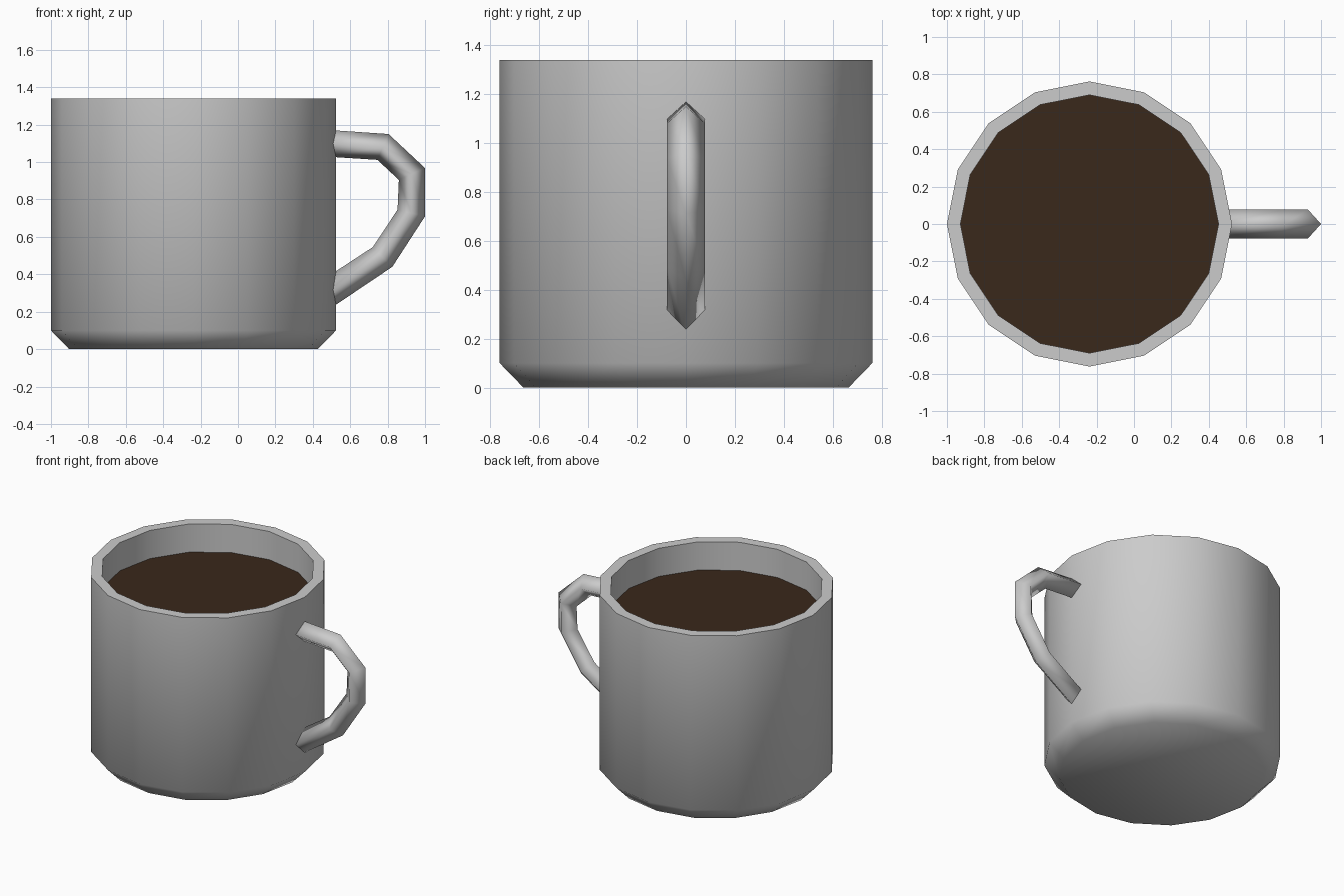
import bpy, bmesh, math
from mathutils import Vector

if "Cube" in bpy.data.objects:
    bpy.data.objects.remove(bpy.data.objects["Cube"])

SIDES = 16
CX = -0.238


def make_object(name, bm, angle=50):
    bmesh.ops.recalc_face_normals(bm, faces=bm.faces)
    mesh = bpy.data.meshes.new(name)
    bm.to_mesh(mesh)
    bm.free()
    obj = bpy.data.objects.new(name, mesh)
    bpy.context.collection.objects.link(obj)
    bpy.ops.object.select_all(action='DESELECT')
    obj.select_set(True)
    bpy.context.view_layer.objects.active = obj
    bpy.ops.object.shade_smooth_by_angle(angle=math.radians(angle))
    return obj


def loft(name, rings, angle=50):
    """Skin a list of equal-sized point rings and cap both ends."""
    bm = bmesh.new()
    loops = [[bm.verts.new(p) for p in ring] for ring in rings]
    for a, b in zip(loops, loops[1:]):
        n = len(a)
        for i in range(n):
            j = (i + 1) % n
            bm.faces.new((a[i], a[j], b[j], b[i]))
    bm.faces.new(loops[0])
    bm.faces.new(loops[-1])
    return make_object(name, bm, angle)


def circle(r, z):
    return [(CX + r * math.cos(math.tau * i / SIDES),
             r * math.sin(math.tau * i / SIDES), z) for i in range(SIDES)]


# Cup body: chamfered foot, straight wall, flat rim, inner wall and floor
profile = [(0.665, 0), (0.762, 0.1), (0.762, 1.34), (0.69, 1.34), (0.69, 0.1)]
loft("cup_body", [circle(r, z) for r, z in profile])

# Coffee surface
bm = bmesh.new()
bm.faces.new([bm.verts.new(p) for p in circle(0.69, 1.14)])
coffee = make_object("coffee", bm)
mat = bpy.data.materials.new("coffee_brown")
mat.diffuse_color = (0.042, 0.021, 0.011, 1)
mat.use_nodes = True
mat.node_tree.nodes["Principled BSDF"].inputs["Base Color"].default_value = mat.diffuse_color
coffee.data.materials.append(mat)

# Handle: diamond section, outer and inner edges in the xz plane
outer = [(0.48, 1.172), (0.805, 1.15), (1.0, 0.968), (1.0, 0.71),
         (0.825, 0.44), (0.48, 0.208)]
inner = [(0.48, 1.029), (0.745, 1.012), (0.86, 0.905), (0.853, 0.745),
         (0.72, 0.545), (0.48, 0.388)]
rings = []
for (ox, oz), (ix, iz) in zip(outer, inner):
    mx, mz = (ox + ix) / 2, (oz + iz) / 2
    rings.append([(ox, 0, oz), (mx, 0.077, mz), (ix, 0, iz), (mx, -0.077, mz)])
loft("handle", rings, 95)
